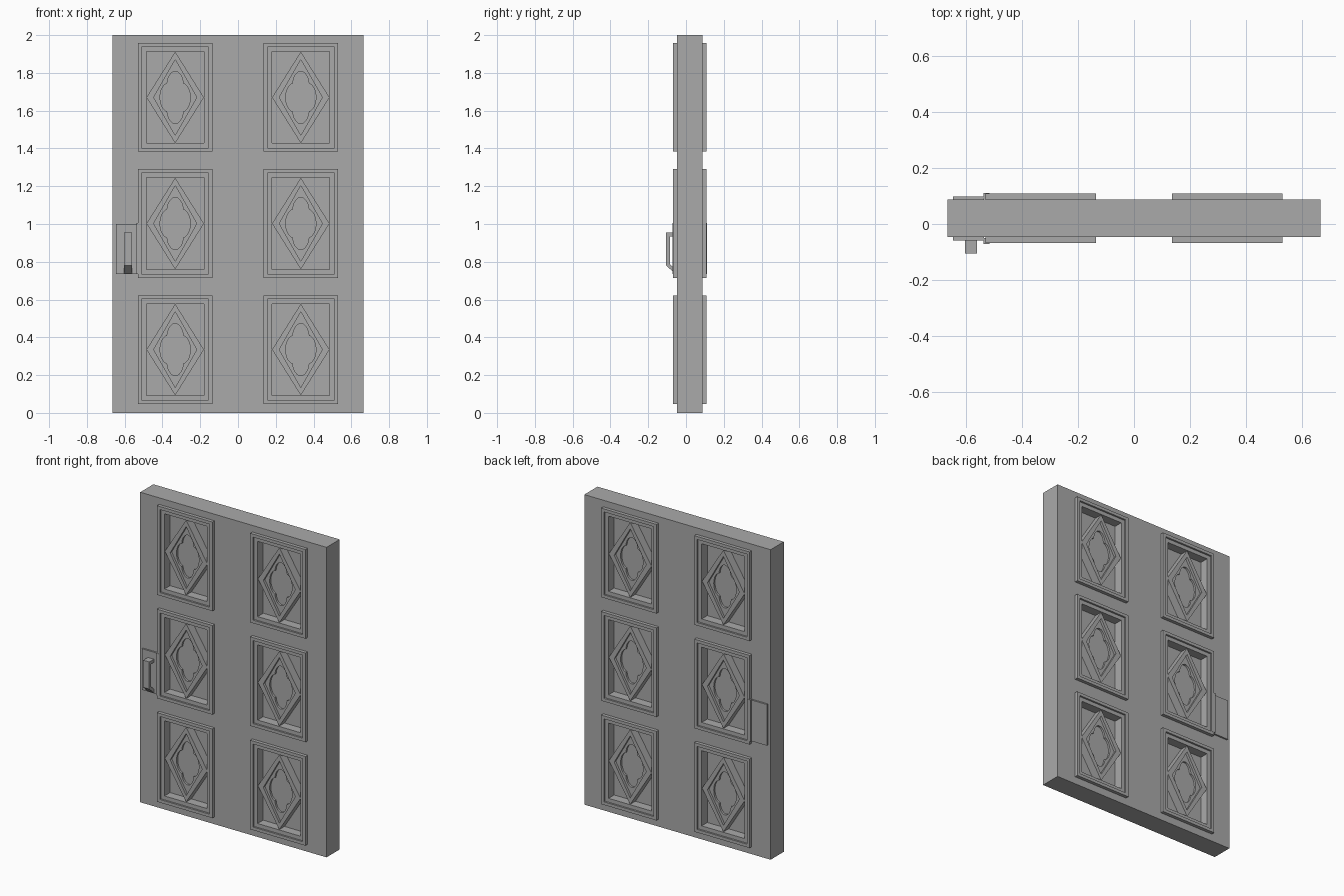
import bpy, bmesh, math

MID = 0.02                      # y of the slab's middle plane
HALF_W, HEIGHT, FACE = 0.665, 2.0, 0.067
PANEL_X, PANEL_Z = (-0.3325, 0.3325), (0.335, 1.0025, 1.67)
PW, PH = 0.1975, 0.2875         # panel half size

cube = bpy.data.objects.get("Cube")
if cube:
    bpy.data.objects.remove(cube, do_unlink=True)

grey = bpy.data.materials.new("plain grey")
grey.use_nodes = True
colour = (0.4, 0.4, 0.4, 1)
grey.diffuse_color = colour
grey.node_tree.nodes["Principled BSDF"].inputs["Base Color"].default_value = colour


def finish(name, bm, recalc=False):
    bmesh.ops.remove_doubles(bm, verts=bm.verts, dist=1e-5)
    if recalc:
        bmesh.ops.recalc_face_normals(bm, faces=bm.faces)
    mesh = bpy.data.meshes.new(name)
    bm.to_mesh(mesh)
    bm.free()
    mesh.materials.append(grey)
    obj = bpy.data.objects.new(name, mesh)
    bpy.context.collection.objects.link(obj)
    return obj


def place(x, d, z, side):
    """d is the distance out from the middle; side 1 is front, -1 is back."""
    return (side * x, MID - side * d, z)


def loft(bm, loops, cap=True):
    rings = [[bm.verts.new(p) for p in loop] for loop in loops]
    n = len(rings[0])
    for a, b in zip(rings, rings[1:]):
        for i in range(n):
            j = (i + 1) % n
            bm.faces.new((a[i], a[j], b[j], b[i]))
    if cap:
        bm.faces.new(rings[-1])


def rect(cx, cz, hw, hh, d, side):
    return [place(cx + sx * hw, d, cz + sz * hh, side)
            for sx, sz in ((-1, -1), (1, -1), (1, 1), (-1, 1))]


def polar(cx, cz, hw, hh, d, side, radius, count=64):
    loop = []
    for i in range(count):
        t = 2 * math.pi * i / count
        r = radius(t)
        loop.append(place(cx + hw * r * math.cos(t), d, cz + hh * r * math.sin(t), side))
    return loop


def diamond(t):
    return 1 / (abs(math.cos(t)) + abs(math.sin(t)))


def quatrefoil(t):
    phi = (t + math.pi / 4) % (math.pi / 2) - math.pi / 4
    c, r = 0.46, 0.54
    return c * math.cos(phi) + math.sqrt(r * r - (c * math.sin(phi)) ** 2)


def box(name, x0, x1, d0, d1, z0, z1, side):
    bm = bmesh.new()
    cx, cz, hw, hh = side * (x0 + x1) / 2, (z0 + z1) / 2, (x1 - x0) / 2, (z1 - z0) / 2
    loft(bm, [rect(cx, cz, hw, hh, d, side) for d in (d0, d1)])
    bm.faces.new([bm.verts.new(p) for p in reversed(rect(cx, cz, hw, hh, d0, side))])
    return finish(name, bm)


# Slab, with openings left for the panels on both faces
bm = bmesh.new()
xs = sorted([-HALF_W, HALF_W] + [c + s * PW for c in PANEL_X for s in (-1, 1)])
zs = sorted([0, HEIGHT] + [c + s * PH for c in PANEL_Z for s in (-1, 1)])
for side in (1, -1):
    for i in range(len(xs) - 1):
        for k in range(len(zs) - 1):
            if i % 2 and k % 2:
                continue
            cx, cz = (xs[i] + xs[i + 1]) / 2, (zs[k] + zs[k + 1]) / 2
            loft(bm, [rect(cx, cz, (xs[i + 1] - xs[i]) / 2, (zs[k + 1] - zs[k]) / 2, FACE, side)])
loft(bm, [rect(0, HEIGHT / 2, HALF_W, HEIGHT / 2, d, 1) for d in (-FACE, FACE)], cap=False)
finish("door_slab", bm)

# Stepped frames around recessed fields, each with a raised diamond
FRAME = ((0, FACE), (0, 0.0885), (0.02, 0.0885), (0.02, 0.077), (0.045, 0.077), (0.045, 0.02))
for side, label in ((1, "front"), (-1, "back")):
    for cx in PANEL_X:
        for row, cz in enumerate(PANEL_Z):
            bm = bmesh.new()
            loft(bm, [rect(cx, cz, PW - i, PH - i, d, side) for i, d in FRAME])
            finish(f"{label}_panel_frame_{row}", bm)

            bm = bmesh.new()
            shapes = [(0.152, 0.242, 0.02, diamond), (0.152, 0.242, 0.074, diamond),
                      (0.114, 0.2, 0.074, diamond), (0.114, 0.2, 0.058, diamond),
                      (0.08, 0.138, 0.058, quatrefoil), (0.08, 0.138, 0.045, quatrefoil)]
            loft(bm, [polar(cx, cz, w, h, d, side, f) for w, h, d, f in shapes])
            finish(f"{label}_diamond_{row}", bm)

# Lock plates, stepping up over the panel frame
for side, label in ((1, "front"), (-1, "back")):
    box(f"{label}_lock_plate", -0.645, -0.535, FACE - 0.01, 0.078, 0.735, 1.0, side)
    box(f"{label}_lock_plate_lip", -0.537, -0.515, 0.07, 0.0905, 0.735, 1.005, side)

# Pull handle: a bent bar with a slanted foot
profile = [(-0.055, 0.955), (-0.105, 0.955), (-0.105, 0.78), (-0.055, 0.735),
           (-0.055, 0.76), (-0.085, 0.787), (-0.085, 0.935), (-0.055, 0.935)]
bm = bmesh.new()
face = bm.faces.new([bm.verts.new((-0.603, y, z)) for y, z in profile])
new = bmesh.ops.extrude_face_region(bm, geom=[face])["geom"]
bmesh.ops.translate(bm, vec=(0.043, 0, 0),
                    verts=[v for v in new if isinstance(v, bmesh.types.BMVert)])
finish("pull_handle", bm, recalc=True)
